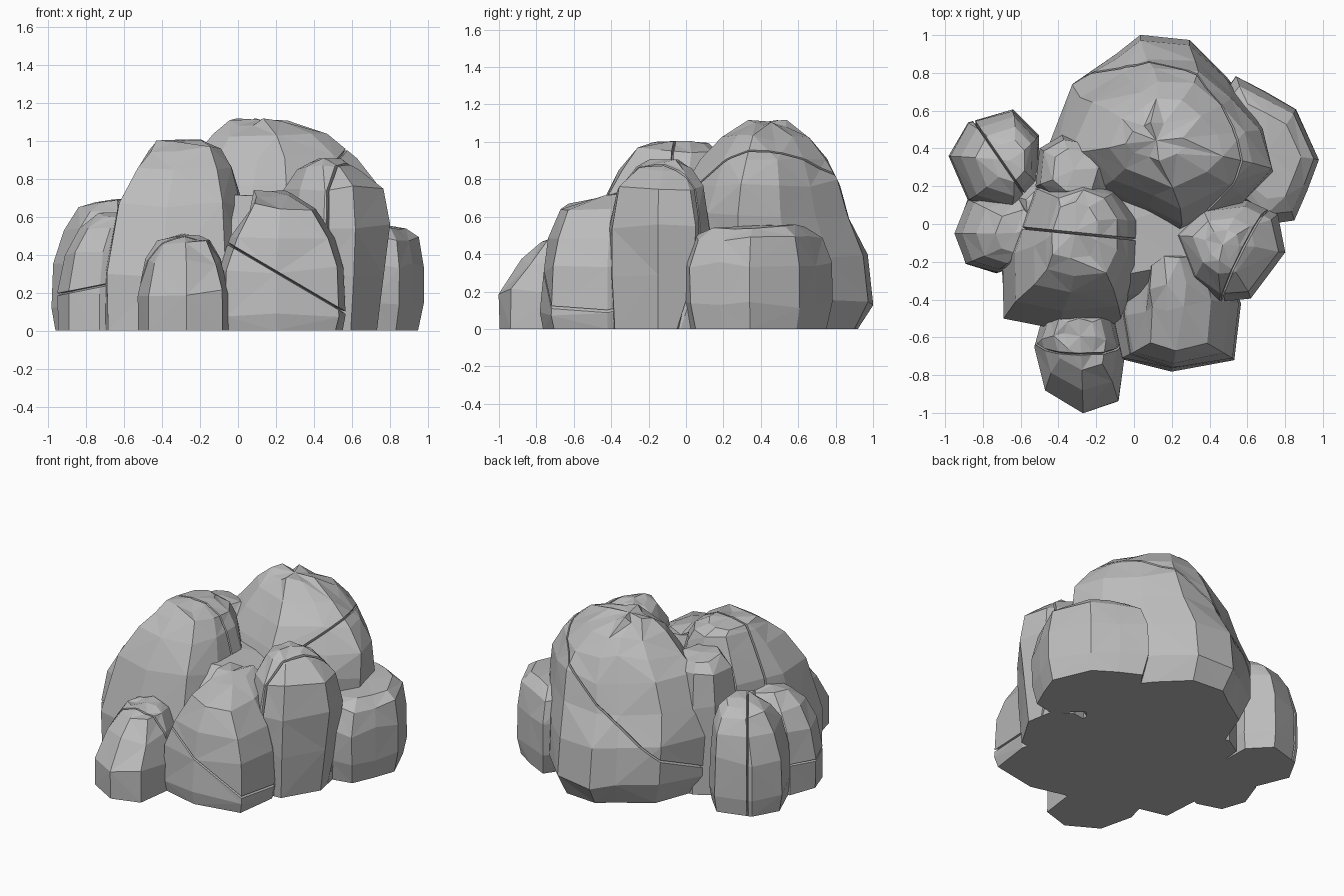
import bpy
import bmesh
import random
from mathutils import Vector

random.seed(4)

cube = bpy.data.objects.get("Cube")
if cube:
    bpy.data.objects.remove(cube, do_unlink=True)

# Single stone colour
stone = bpy.data.materials.new("grey stone")
stone.use_nodes = True
stone_colour = (0.5, 0.5, 0.5, 1)
stone.diffuse_color = stone_colour
shader = stone.node_tree.nodes["Principled BSDF"]
shader.inputs["Base Color"].default_value = stone_colour
shader.inputs["Roughness"].default_value = 0.9


def cut_crack(bm, point, normal, centre, width=0.006, depth=0.03):
    """Carve a thin V-shaped groove where a plane meets the rock."""
    point, normal = Vector(point), Vector(normal).normalized()
    for offset in (-width, 0, width):
        bmesh.ops.bisect_plane(
            bm, geom=bm.verts[:] + bm.edges[:] + bm.faces[:],
            plane_co=point + normal * offset, plane_no=normal)
    for vert in bm.verts:
        on_plane = abs((vert.co - point).dot(normal)) < width * 0.1
        if on_plane and vert.co.z > 0.01:
            inward = (centre - vert.co).normalized()
            vert.co += inward * depth


def boulder(name, outline, levels, crack=None, rough=0.02):
    """Stack scaled footprints; a level is (z, scale x, scale y, shift x, shift y)."""
    bm = bmesh.new()
    middle = sum((Vector(p) for p in outline), Vector((0, 0))) / len(outline)
    rings = []
    for index, (z, wide, deep, *shift) in enumerate(levels):
        base = middle + Vector(shift or (0, 0))
        ring = []
        for corner in outline:
            chip = 1 + random.uniform(-rough, rough * 0.4)
            arm = (Vector(corner) - middle) * chip
            lift = 0 if index == 0 else random.uniform(-rough, rough)
            ring.append(bm.verts.new((base.x + arm.x * wide, base.y + arm.y * deep, z + lift)))
        rings.append(ring)

    # Sides, alternating the split of each facet
    count = len(outline)
    for level, (low, high) in enumerate(zip(rings, rings[1:])):
        for i in range(count):
            j = (i + 1) % count
            if (i + level) % 2:
                bm.faces.new((low[i], low[j], high[j]))
                bm.faces.new((low[i], high[j], high[i]))
            else:
                bm.faces.new((low[i], low[j], high[i]))
                bm.faces.new((low[j], high[j], high[i]))

    # Flat underside and shallow crown
    bm.faces.new(rings[0])
    top = rings[-1]
    peak = sum((v.co for v in top), Vector()) / count
    peak.z += 0.012
    crown = bm.verts.new(peak)
    for i in range(count):
        bm.faces.new((top[i], top[(i + 1) % count], crown))
    bmesh.ops.recalc_face_normals(bm, faces=bm.faces[:])
    if crack:
        centre = Vector((middle.x, middle.y, levels[-1][0] * 0.4))
        cut_crack(bm, crack[0], crack[1], centre)
    mesh = bpy.data.meshes.new(name)
    bm.to_mesh(mesh)
    bm.free()
    mesh.materials.append(stone)
    rock = bpy.data.objects.new(name, mesh)
    bpy.context.collection.objects.link(rock)


# Large rounded rock at the back
boulder("back_boulder",
        [(-.48, .38), (-.34, .75), (-.1, .9), (.03, 1), (.3, .98), (.5, .78),
         (.68, .55), (.74, .27), (.56, .08), (.2, -.13), (0, -.02), (-.3, .12)],
        [(0, .85, .86), (.14, .97, 1), (.4, .97, .95), (.6, .96, .83, .03, -.03),
         (.78, .88, .73, .06, -.03), (.91, .72, .6, .06, -.03),
         (1.02, .5, .42, .03, -.03), (1.1, .26, .18, -.03, -.03)],
        crack=((.45, .65, .9), (.6, .1, -.78)))

# Tall rock leaning back from the front
boulder("tall_boulder",
        [(-.7, -.2), (-.69, -.5), (-.4, -.56), (-.06, -.53), (.06, -.3),
         (.06, 0), (-.08, .2), (-.3, .28), (-.56, .2)],
        [(0, 1, 1), (.3, 1, 1), (.66, .87, .86, .01, .04), (.86, .66, .68, .03, .07),
         (.95, .5, .54, .03, .1), (.99, .32, .36, -.01, .12)],
        crack=((-.4, -.04, 1), (.1, 1, 0)))

# Small rock wedged behind the tall one
boulder("wedged_boulder",
        [(-.52, .2), (-.5, .4), (-.38, .47), (-.2, .44), (-.08, .3), (-.15, .1), (-.4, .1)],
        [(0, 1, 1), (.6, 1, 1), (.8, .88, .88), (.88, .55, .6)])

# Buried rock that closes the middle of the pile
boulder("core_boulder",
        [(-.62, -.25), (-.1, -.45), (.45, -.35), (.5, .2), (.1, .4), (-.45, .35), (-.65, .15)],
        [(0, 1, 1), (.45, 1, 1), (.6, .85, .85), (.7, .6, .6, .05, 0)])

# Small rock at the very front
boulder("front_boulder",
        [(-.53, -.65), (-.47, -.88), (-.27, -1), (-.08, -.94), (-.05, -.7),
         (-.1, -.48), (-.3, -.42), (-.48, -.48)],
        [(0, 1, 1), (.2, 1, 1), (.36, .83, .77, 0, .05), (.46, .58, .52, 0, .08),
         (.49, .35, .35, 0, .1)],
        crack=((-.3, -.67, .4), (0, 1, .2)))

# Broad rock at the front
boulder("broad_boulder",
        [(-.07, -.72), (.2, -.78), (.53, -.72), (.57, -.42), (.45, -.1),
         (.15, -.08), (-.08, -.2), (-.12, -.5)],
        [(0, .95, .95), (.08, 1, 1), (.32, .97, .96), (.5, .8, .9, .01, .01),
         (.65, .5, .75, .02, .02), (.72, .28, .42, -.03, .12)],
        crack=((.25, -.7, .28), (.5, 0, .85)))

# Upright rock on the left-hand side
boulder("side_boulder",
        [(.2, -.05), (.3, -.3), (.45, -.41), (.62, -.4), (.8, -.15), (.76, .05),
         (.6, .13), (.35, .1)],
        [(0, .76, .93), (.3, .9, .98), (.55, 1, 1), (.75, .88, .86),
         (.86, .55, .55, -.03, .02), (.89, .3, .3, -.04, .02)],
        crack=((.6, -.1, .8), (1, -.5, .1)))

# Low rock at the outer back corner
boulder("low_boulder",
        [(.54, .78), (.7, .7), (.86, .61), (.98, .34), (.92, .18), (.85, .02),
         (.7, 0), (.45, .2), (.4, .6)],
        [(0, .88, .93), (.13, 1, 1), (.34, .99, 1), (.49, .9, .88), (.54, .65, .65)])

# Rounded rock at the opposite back corner
boulder("corner_boulder",
        [(-.98, .36), (-.88, .54), (-.64, .61), (-.5, .47), (-.5, .2),
         (-.65, .05), (-.88, .12)],
        [(0, .93, .93), (.12, 1, 1), (.36, .97, .97), (.53, .83, .85, .02, 0),
         (.63, .62, .65, .04, 0), (.68, .36, .4, .06, 0)],
        crack=((-.72, .36, .6), (.8, .55, 0)))

# Smaller rock beside the tall one
boulder("flank_boulder",
        [(-.88, .13), (-.95, -.05), (-.89, -.21), (-.73, -.26), (-.55, -.2),
         (-.5, .05), (-.65, .2)],
        [(0, 1, 1), (.2, 1, 1), (.4, .92, .92, .02, 0), (.53, .75, .75, .06, 0),
         (.61, .5, .5, .11, 0)],
        crack=((-.9, 0, .2), (-.2, 0, 1)))
